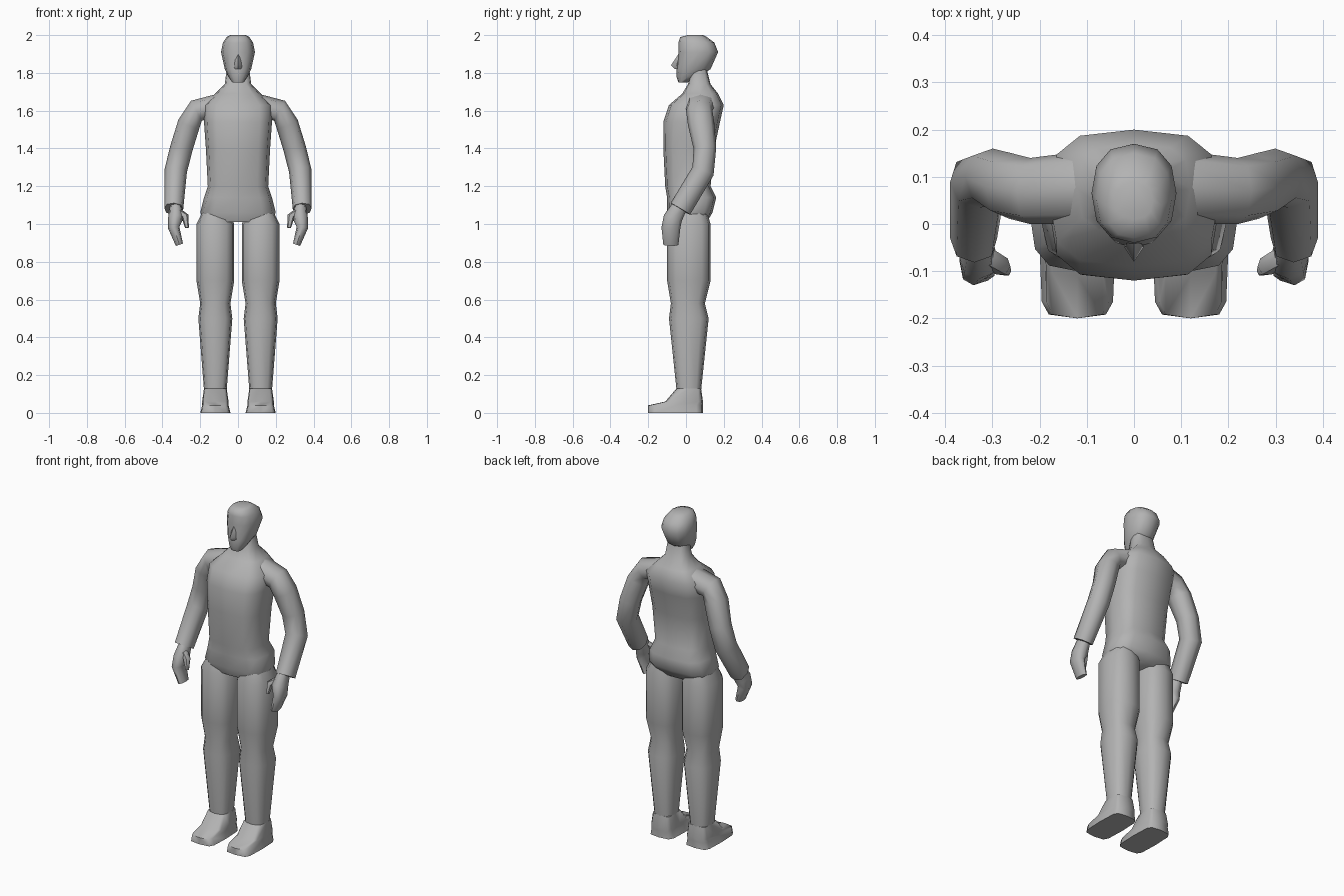
import bpy, bmesh
from math import sin, cos, pi, radians, copysign
from mathutils import Vector

cube = bpy.data.objects.get("Cube")
if cube:
    bpy.data.objects.remove(cube, do_unlink=True)

SIDE_AXIS, DEPTH_AXIS = Vector((1, 0, 0)), Vector((0, 1, 0))
GREY = (.45, .45, .45, 1)

skin = bpy.data.materials.new("plain grey")
skin.use_nodes = True
skin.diffuse_color = GREY
skin.node_tree.nodes["Principled BSDF"].inputs["Base Color"].default_value = GREY


def rounded(value, power):
    """Sharpen a sine or cosine so that an ellipse becomes squarer."""
    return copysign(abs(value) ** power, value)


def build_skin(name, frames, sides, power, mirror):
    """Skin rings given as (centre, half width vector, half depth vector)."""
    bm = bmesh.new()
    loops = []
    for centre, across, deep in frames:
        loop = []
        for step in range(sides):
            angle = 2 * pi * step / sides
            point = (centre + across * rounded(cos(angle), power)
                     + deep * rounded(sin(angle), power))
            point.x *= mirror
            loop.append(bm.verts.new(point))
        loops.append(loop)
    for lower, upper in zip(loops, loops[1:]):
        for step in range(sides):
            after = (step + 1) % sides
            bm.faces.new((lower[step], lower[after], upper[after], upper[step]))
    bm.faces.new(loops[0])
    bm.faces.new(loops[-1])
    bmesh.ops.recalc_face_normals(bm, faces=bm.faces)

    mesh = bpy.data.meshes.new(name)
    bm.to_mesh(mesh)
    bm.free()
    mesh.materials.append(skin)
    part = bpy.data.objects.new(name, mesh)
    bpy.context.collection.objects.link(part)
    bpy.ops.object.select_all(action='DESELECT')
    part.select_set(True)
    bpy.context.view_layer.objects.active = part
    bpy.ops.object.shade_smooth_by_angle(angle=radians(60))


def column(name, profile, x=0, sides=12, power=.85, mirror=1):
    """Level rings from (height, front, back, half width)."""
    frames = []
    for height, front, back, half_width in profile:
        centre = Vector((x, (front + back) / 2, height))
        frames.append((centre, SIDE_AXIS * half_width, DEPTH_AXIS * (back - front) / 2))
    build_skin(name, frames, sides, power, mirror)


def limb(name, joints, sides=8, power=.85, mirror=1):
    """Rings square to a path of (x, y, z, half width, half depth)."""
    points = [Vector(joint[:3]) for joint in joints]
    frames = []
    for index, point in enumerate(points):
        before = points[max(index - 1, 0)]
        after = points[min(index + 1, len(points) - 1)]
        along = (after - before).normalized()
        deep = (DEPTH_AXIS - along * along.y).normalized()
        across = deep.cross(along)
        half_width, half_depth = joints[index][3:]
        frames.append((point, across * half_width, deep * half_depth))
    build_skin(name, frames, sides, power, mirror)


# Trunk from hips to neck
column("torso", [
    (1.01, -.08, .11, .17), (1.06, -.1, .14, .2), (1.14, -.1, .16, .18),
    (1.2, -.11, .13, .16), (1.4, -.12, .15, .17), (1.54, -.12, .18, .18),
    (1.63, -.09, .2, .18), (1.69, -.02, .17, .12), (1.74, .01, .13, .07),
    (1.82, .03, .11, .06)], power=.65)

# Head and nose
column("head", [
    (1.75, -.04, .01, .03), (1.78, -.05, .07, .05), (1.82, -.05, .13, .07),
    (1.91, -.04, .17, .09), (1.96, -.04, .15, .08), (1.99, -.03, .11, .06),
    (2, .01, .09, .04)])
column("nose", [(1.82, -.06, -.02, .02), (1.84, -.08, -.02, .02), (1.9, -.04, -.02, .01)],
       sides=4, power=1)

for label, mirror in (("left", 1), ("right", -1)):
    # Arm from the collar to the cuff
    limb(label + "_arm", [
        (.06, .08, 1.64, .06, .08), (.22, .07, 1.6, .06, .07),
        (.26, .08, 1.53, .06, .07), (.3, .1, 1.4, .06, .06),
        (.33, .09, 1.28, .06, .06), (.34, -.03, 1.08, .05, .06)], mirror=mirror)

    # Hand with curled fingers and a thumb
    limb(label + "_hand", [
        (.33, -.03, 1.1, .03, .04), (.33, -.07, 1.03, .04, .05),
        (.34, -.08, .98, .03, .05), (.31, -.08, .89, .02, .04)], mirror=mirror)
    limb(label + "_thumb", [
        (.31, -.07, 1.06, .02, .02), (.28, -.09, 1.04, .02, .02),
        (.27, -.1, .98, .01, .01)], sides=6, mirror=mirror)

    # Leg from hip to ankle
    column(label + "_leg", [
        (1.1, -.06, .1, .05), (1, -.1, .13, .1), (.7, -.1, .13, .1),
        (.58, -.08, .1, .08), (.5, -.09, .12, .09), (.12, -.05, .08, .06),
        (.05, -.05, .08, .06)], x=.12, power=.75, mirror=mirror)

    # Foot from sole to ankle
    column(label + "_foot", [
        (0, -.2, .09, .08), (.04, -.2, .09, .07), (.06, -.11, .09, .07),
        (.13, -.05, .08, .06)], x=.12, power=.4, mirror=mirror)
